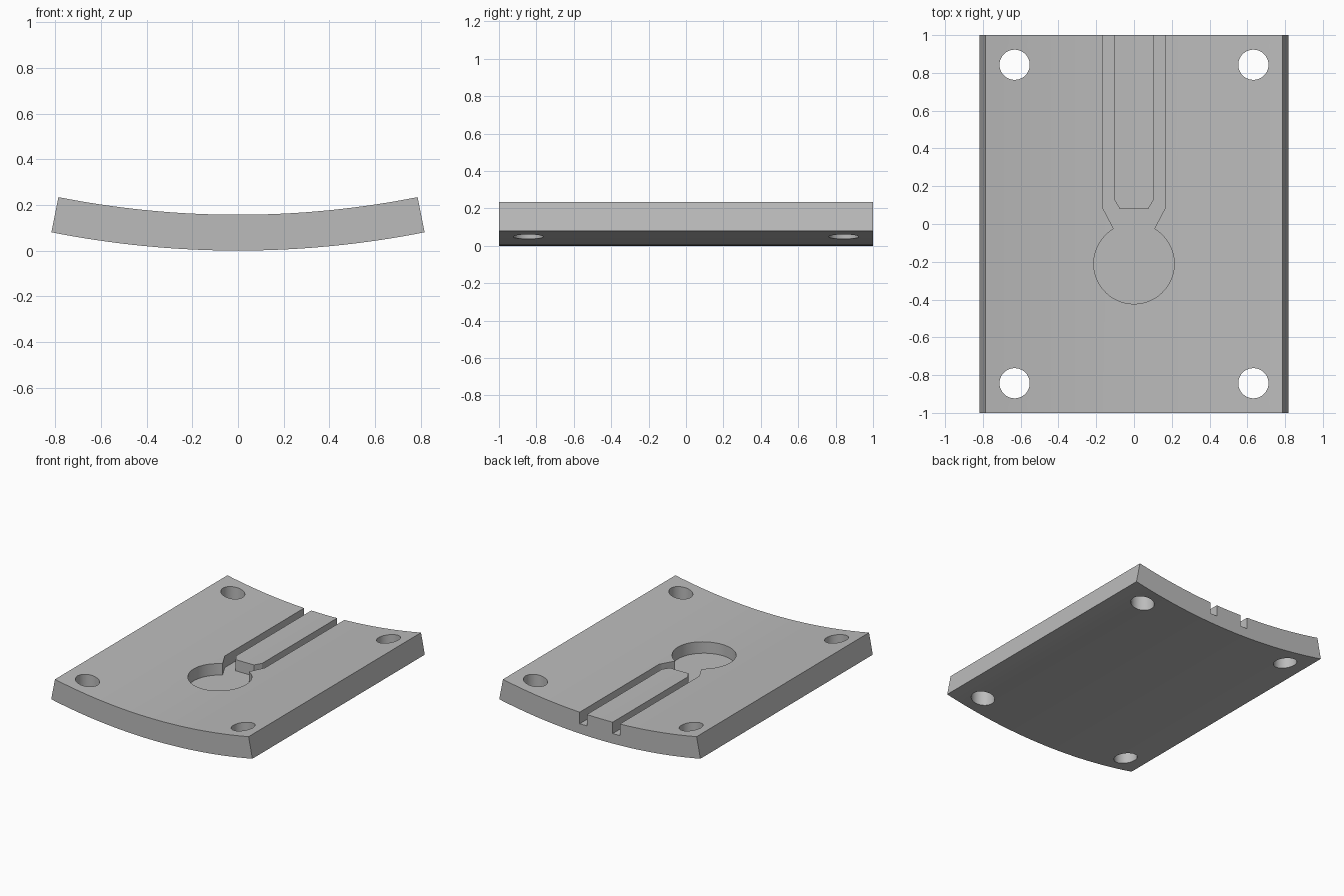
import bpy, bmesh, math
from mathutils import Vector

cube = bpy.data.objects.get("Cube")
if cube:
    bpy.data.objects.remove(cube, do_unlink=True)

RADIUS, THICKNESS = 4.2, 0.157      # outer bend radius and wall
HALF_ANGLE = math.asin(0.817 / RADIUS)
FLOOR = 0.075                       # height of the recess floor

grey = bpy.data.materials.new("plain grey")
grey.use_nodes = True
colour = (0.5, 0.5, 0.5, 1)
grey.diffuse_color = colour
grey.node_tree.nodes["Principled BSDF"].inputs["Base Color"].default_value = colour


def prism(name, outline, offset):
    """Extrude a closed outline of 3D points along an offset."""
    bm = bmesh.new()
    face = bm.faces.new([bm.verts.new(p) for p in outline])
    ext = bmesh.ops.extrude_face_region(bm, geom=[face])
    moved = [v for v in ext["geom"] if isinstance(v, bmesh.types.BMVert)]
    bmesh.ops.translate(bm, verts=moved, vec=Vector(offset))
    bmesh.ops.recalc_face_normals(bm, faces=bm.faces)
    mesh = bpy.data.meshes.new(name)
    bm.to_mesh(mesh)
    bm.free()
    mesh.materials.append(grey)
    obj = bpy.data.objects.new(name, mesh)
    bpy.context.collection.objects.link(obj)
    return obj


def arc(cx, cy, radius, start, end, steps):
    angles = [start + (end - start) * i / steps for i in range(steps + 1)]
    return [(cx + radius * math.sin(a), cy - radius * math.cos(a)) for a in angles]


# Curved plate: an arched cross-section extruded front to back
section = arc(0, RADIUS, RADIUS, -HALF_ANGLE, HALF_ANGLE, 32)
section += arc(0, RADIUS, RADIUS - THICKNESS, HALF_ANGLE, -HALF_ANGLE, 32)
plate = prism("curved_plate", [(x, -1, z) for x, z in section], (0, 2, 0))

# Recess: round pocket whose neck forks into two grooves around a tongue
groove_edge = [(0.163, 1.1), (0.163, 0.08)]
tongue_edge = [(0.075, 0.08), (0.105, 0.13), (0.105, 1.1)]
mouth = math.pi - math.asin(0.107 / 0.213)
recess = groove_edge + arc(0, -0.21, 0.213, mouth, -mouth, 48)
recess += [(-x, y) for x, y in reversed(groove_edge)]
recess += [(-x, y) for x, y in reversed(tongue_edge)] + tongue_edge
cutters = [prism("recess_cutter", [(x, y, FLOOR) for x, y in recess], (0, 0, 0.5))]

# Four vertical screw holes
for x in (-0.632, 0.632):
    for y in (-0.843, 0.843):
        ring = arc(x, y, 0.08, 0, 2 * math.pi, 40)[:-1]
        cutters.append(prism("hole_cutter", [(u, v, -0.2) for u, v in ring], (0, 0, 0.8)))

bpy.ops.object.select_all(action="DESELECT")
plate.select_set(True)
bpy.context.view_layer.objects.active = plate
for cutter in cutters:
    cutter.hide_render = True
    mod = plate.modifiers.new("cut", "BOOLEAN")
    mod.operation, mod.solver, mod.object = "DIFFERENCE", "EXACT", cutter
    bpy.ops.object.modifier_apply(modifier=mod.name)
    bpy.data.objects.remove(cutter, do_unlink=True)
bpy.ops.object.shade_smooth_by_angle(angle=math.radians(30))
